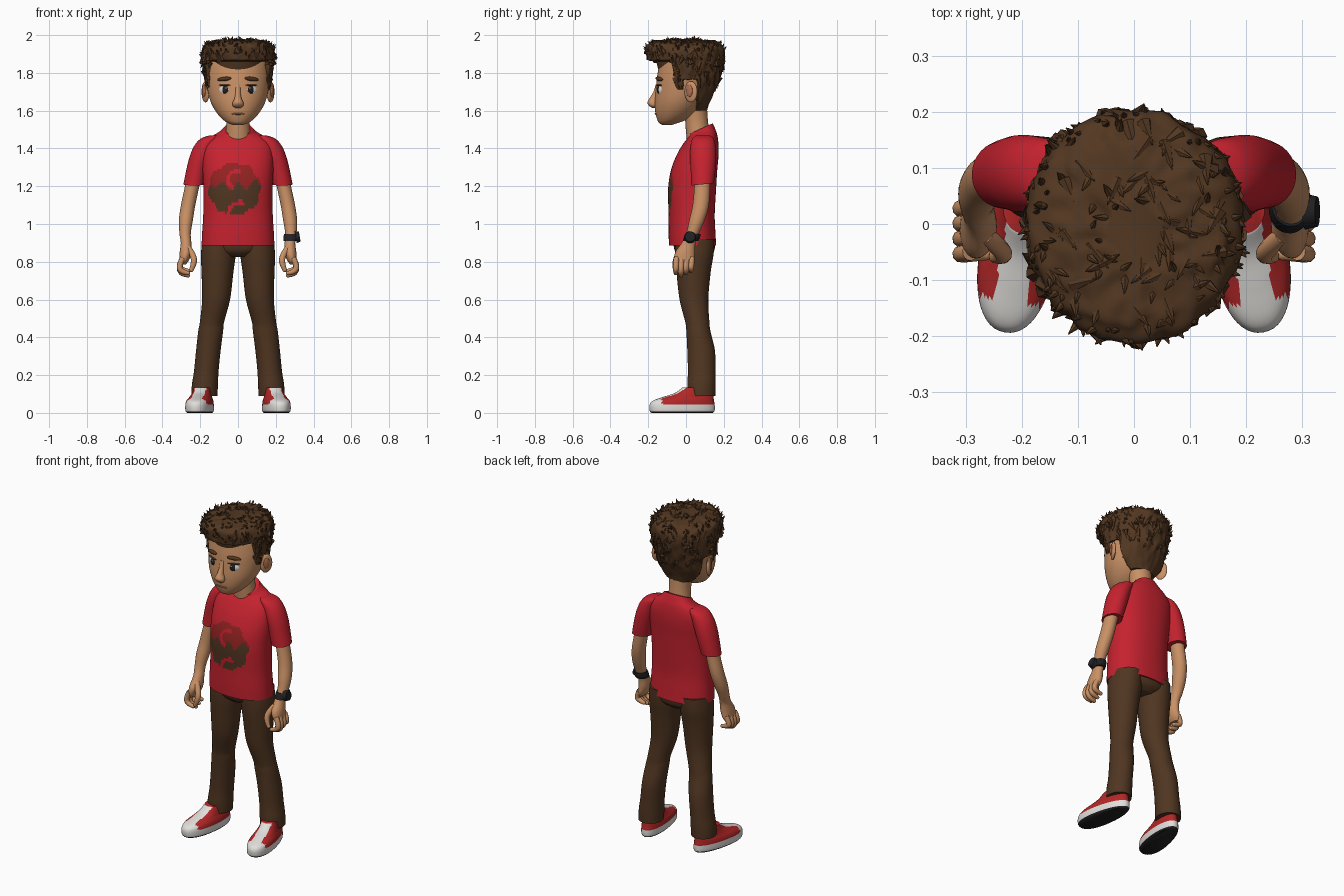
import bpy, bmesh, math, random
from mathutils import Vector, Matrix, noise

random.seed(4)
if "Cube" in bpy.data.objects:
    bpy.data.objects.remove(bpy.data.objects["Cube"])
made = []


def material(name, *rgb):
    m = bpy.data.materials.new(name)
    m.use_nodes = True
    m.diffuse_color = (*rgb, 1)
    m.node_tree.nodes["Principled BSDF"].inputs["Base Color"].default_value = (*rgb, 1)
    return m


SKIN = material("skin", .58, .28, .13)
LIP = material("lip", .42, .16, .08)
SHIRT = material("shirt red", .56, .016, .028)
PRINT = material("print dark red", .3, .016, .016)
HAIR = material("hair brown", .085, .038, .015)
CLOTH = material("trouser brown", .08, .036, .015)
WHITE = material("white", .75, .73, .7)
BLACK = material("black", .015, .015, .017)
CANVAS = material("shoe red", .45, .02, .02)


def finish(name, bm, mats, mirror=False, rule=None):
    """Turn a bmesh into a named object, colouring its faces by a rule."""
    bmesh.ops.recalc_face_normals(bm, faces=bm.faces)
    if rule:
        for f in bm.faces:
            f.material_index = rule(f.calc_center_median())
    me = bpy.data.meshes.new(name)
    bm.to_mesh(me)
    bm.free()
    ob = bpy.data.objects.new(name, me)
    bpy.context.collection.objects.link(ob)
    for m in mats:
        me.materials.append(m)
    if mirror:
        ob.modifiers.new("Mirror", 'MIRROR')
    made.append(ob)
    return ob


def loft(rings, seg=32, rows=5, power=2.0, taper=0.0):
    """Skin smooth oval rings: x, y, z, x radius, y radius and optional tilt."""
    rings = [Vector(tuple(r) + (0,) * (6 - len(r))) for r in rings]
    path = []
    for i in range(len(rings) - 1):
        b, c = rings[i], rings[i + 1]
        a = rings[i - 1] if i else b
        d = rings[min(i + 2, len(rings) - 1)]
        for k in range(rows):
            t = k / rows
            path.append(b + (c - a) * (t / 2) + (2 * a - 5 * b + 4 * c - d) * (t * t / 2)
                        + (3 * b - a - 3 * c + d) * (t ** 3 / 2))
    path.append(rings[-1])
    bm = bmesh.new()
    loops = []
    for x, y, z, rx, ry, tilt in path:
        loop = []
        for j in range(seg):
            t = math.tau * j / seg
            u, v = (math.copysign(abs(f) ** (2 / power), f) for f in (math.cos(t), math.sin(t)))
            loop.append(bm.verts.new((x + rx * u * (1 - taper * v), y + ry * v, z + tilt * ry * v)))
        loops.append(loop)
    for lo, hi in zip(loops, loops[1:]):
        for j in range(seg):
            k = (j + 1) % seg
            bm.faces.new((lo[j], lo[k], hi[k], hi[j]))
    bm.faces.new(loops[0][::-1])
    bm.faces.new(loops[-1])
    return bm


def ball(name, mat, loc, size, turn=0, lean=0, mirror=True):
    bm = bmesh.new()
    mat4 = (Matrix.Translation(loc) @ Matrix.Rotation(math.radians(turn), 4, 'Z')
            @ Matrix.Rotation(math.radians(lean), 4, 'Y') @ Matrix.Diagonal((*size, 1)))
    bmesh.ops.create_uvsphere(bm, u_segments=24, v_segments=14, radius=1, matrix=mat4)
    return finish(name, bm, [mat], mirror)


def tube(name, mat, points, radius):
    """A mirrored, rounded finger swept along a curve."""
    cu = bpy.data.curves.new(name, 'CURVE')
    cu.dimensions = '3D'
    cu.bevel_depth, cu.bevel_resolution, cu.use_fill_caps = radius, 3, True
    sp = cu.splines.new('NURBS')
    sp.points.add(len(points) - 1)
    for p, co in zip(sp.points, points):
        p.co = (*co, 1)
    sp.points[-1].radius = .7
    sp.use_endpoint_u, sp.order_u, sp.resolution_u = True, 3, 5
    tmp = bpy.data.objects.new(name + "_path", cu)
    bm = bmesh.new()
    me = tmp.to_mesh()
    bm.from_mesh(me)
    tmp.to_mesh_clear()
    bpy.data.objects.remove(tmp)
    tip = Matrix.Translation(points[-1])
    bmesh.ops.create_uvsphere(bm, u_segments=12, v_segments=8, radius=radius * .72, matrix=tip)
    finish(name, bm, [mat], True)


# Shirt body with a round two-tone chest print
def shirt_rule(p):
    x, z = p.x + .018, p.z - 1.185
    if p.y > .02 or math.hypot(x, z) > .138 + .006 * math.sin(8 * math.atan2(z, x)):
        return 0
    if z < .015 + .02 * math.sin(75 * x) + 1.2 * x * x:
        return 0 if abs(math.hypot(x - .03, z + .13) - .06) < .009 and x < .05 else 2
    return 0 if abs(math.hypot(x - .01, z - .05) - .045) < .009 and x < .03 else 1


finish("shirt_body", loft([
    (0, .035, .885, .193, .125), (0, .032, .95, .19, .124), (0, .03, 1.05, .184, .122),
    (0, .032, 1.18, .183, .127), (0, .042, 1.28, .187, .123), (0, .06, 1.36, .187, .112),
    (0, .077, 1.42, .178, .095), (0, .086, 1.46, .143, .08, .1), (0, .085, 1.485, .1, .07, .25),
    (0, .075, 1.503, .077, .067, .45)], 128, 8, 2.25), [SHIRT, PRINT, CLOTH], rule=shirt_rule)
finish("sleeve", loft([
    (.125, .09, 1.468, .03, .04), (.15, .09, 1.45, .05, .058), (.176, .09, 1.41, .058, .066),
    (.198, .09, 1.35, .06, .069), (.217, .09, 1.28, .058, .065),
    (.233, .088, 1.21, .056, .06, .1)]), [SHIRT], True)

# Trousers
finish("trouser_seat", loft([
    (0, .042, .93, .18, .112), (0, .045, .86, .165, .105), (0, .045, .825, .07, .07)]), [CLOTH])
finish("trouser_leg", loft([
    (.1, .046, .92, .088, .104), (.104, .044, .84, .092, .102), (.109, .04, .74, .084, .09),
    (.116, .042, .6, .074, .076), (.138, .06, .48, .064, .064), (.145, .066, .43, .066, .064),
    (.157, .08, .33, .065, .073), (.168, .083, .22, .065, .073), (.175, .082, .15, .069, .075),
    (.178, .082, .09, .069, .074)]), [CLOTH], True)


# Shoes: black tread, white sole and toe, red upper, white tongue
def shoe_rule(p):
    if p.z < .01:
        return 2
    if p.z < .046 or p.y < -.118:
        return 1
    return 1 if abs(p.x) < .03 and p.y < .03 and p.z > .072 else 0


shoe = loft([
    (0, 0, 0, .06, .165), (0, 0, .012, .068, .174), (0, 0, .045, .068, .174),
    (0, .008, .066, .064, .162), (0, .035, .086, .054, .132), (0, .062, .106, .048, .1),
    (0, .078, .135, .043, .075)], 56, 6, 2.2, .12)
foot = finish("shoe", shoe, [CANVAS, WHITE, BLACK], rule=shoe_rule)
foot.data.transform(Matrix.Translation((.2, -.02, 0)) @ Matrix.Rotation(math.radians(10), 4, 'Z'))
foot.modifiers.new("Mirror", 'MIRROR')

# Arms and hands
finish("arm", loft([
    (.225, .09, 1.3, .038, .042), (.243, .086, 1.2, .038, .042), (.264, .078, 1.1, .038, .043),
    (.276, .058, 1.02, .037, .041), (.28, .035, .95, .03, .034), (.275, .014, .9, .028, .037),
    (.277, -.005, .85, .032, .052), (.285, -.008, .81, .026, .052),
    (.292, -.008, .785, .015, .04)]), [SKIN], True)
for i, label in enumerate(("index", "middle", "ring", "little")):
    y, up = -.05 + i * .027, .012 * abs(i - 1)
    tube(label + "_finger", SKIN, [(.292, y, .82), (.311, y - .003, .785),
         (.305, y - .004, .735 + up), (.265, y - .004, .728 + up)], .0155)
tube("thumb", SKIN, [(.265, -.02, .875), (.235, -.045, .835), (.232, -.058, .79),
                     (.247, -.058, .757)], .0165)

# Wristwatch on the left arm only
finish("watch_strap", loft([
    (.277, .024, .91, .036, .041), (.279, .029, .922, .039, .043),
    (.28, .034, .938, .038, .042), (.28, .036, .947, .035, .04)]), [BLACK])
dial = bmesh.new()
bmesh.ops.create_cone(dial, cap_ends=True, segments=24, radius1=.032, radius2=.027, depth=.022,
                      matrix=Matrix.Translation((.316, .022, .932)) @ Matrix.Rotation(math.radians(80), 4, 'Y'))
finish("watch_face", dial, [BLACK])

# Neck, head and face
finish("neck", loft([(0, .065, 1.44, .07, .06), (0, .06, 1.5, .064, .061),
                     (0, .055, 1.56, .062, .06), (0, .05, 1.64, .07, .06)]), [SKIN])
finish("head", loft([
    (0, -.1, 1.523, .02, .02), (0, -.095, 1.533, .05, .046), (0, -.072, 1.555, .083, .081),
    (0, -.05, 1.595, .117, .113), (0, -.03, 1.65, .146, .135), (0, -.012, 1.72, .163, .147),
    (0, .002, 1.8, .168, .152), (0, .01, 1.88, .155, .14), (0, .01, 1.94, .09, .08)], 48), [SKIN])
finish("nose", loft([
    (0, -.166, 1.613, .012, .01), (0, -.174, 1.626, .028, .021), (0, -.176, 1.644, .028, .028),
    (0, -.168, 1.668, .018, .024), (0, -.158, 1.7, .013, .014), (0, -.15, 1.74, .014, .01)]), [SKIN], False)
ball("mouth", LIP, (0, -.158, 1.583), (.036, .008, .005), mirror=False)
ball("chin", SKIN, (0, -.118, 1.55), (.035, .032, .024), mirror=False)
ball("eye_white", WHITE, (.07, -.131, 1.71), (.034, .018, .027), 24)
ball("iris", BLACK, (.068, -.142, 1.71), (.019, .011, .022), 24)
ball("eye_glint", WHITE, (.063, -.1535, 1.719), (.004, .002, .004), 24)
ball("upper_eyelid", HAIR, (.071, -.143, 1.735), (.036, .009, .004), 24)
ball("eyebrow", HAIR, (.072, -.142, 1.768), (.041, .011, .011), 24, 6)
ball("ear", SKIN, (.172, .026, 1.7), (.013, .038, .056), -28)
ball("ear_hollow", LIP, (.181, .018, 1.705), (.007, .019, .032), -28)


# Hair cap, tucked inside the head below the hairline
def hairline(y):
    if y < -.075:
        return 1.862
    if y < -.012:
        return 1.705
    return 1.765 if y < .06 else 1.59


cap = loft([
    (0, .065, 1.6, .08, .045), (0, .04, 1.64, .125, .083), (0, .018, 1.68, .158, .122),
    (0, .006, 1.74, .174, .162), (0, .002, 1.8, .181, .183), (0, 0, 1.86, .19, .202),
    (0, -.004, 1.91, .193, .208), (0, -.01, 1.945, .176, .198), (0, -.015, 1.967, .13, .155),
    (0, -.02, 1.976, .05, .06)], 96, 7)
for v in cap.verts:
    p = v.co.copy()
    if p.z < hairline(p.y):
        v.co = (p.x * .78, p.y * .78 if p.y < 0 else p.y * .85, p.z)
    else:
        amount = noise.noise(Vector((p.x * 38, p.y * 38, p.z * 14)))
        lift = .011 * amount * min(1, (p.z - 1.55) / .2)
        v.co = p + Vector((p.x, p.y, (p.z - 1.82) * .8)).normalized() * lift

# Loose tufts rooted over the crown, sides and fringe
roots = [f.calc_center_median() for f in cap.faces
         if f.calc_center_median().z > max(1.72, hairline(f.calc_center_median().y) + .02)]
finish("hair_cap", cap, [HAIR])
tufts = bmesh.new()
for root in random.sample(roots, 330):
    out = Vector((root.x, root.y, (root.z - 1.8) * 1.2)).normalized()
    high = root.z > 1.86
    swirl = Vector((random.uniform(-.5, .5), random.uniform(-.5, .4), 0))
    aim = out * (.4 if high else .16) + Vector((0, 0, .45 if high else -.9)) + swirl
    if root.z > 1.955:
        aim = swirl * 1.6 + Vector((0, -.3, .38))
    size = random.uniform(.6, 1)
    spin = aim.to_track_quat('Z', 'Y').to_matrix().to_4x4()
    bmesh.ops.create_cone(tufts, cap_ends=True, segments=6, radius1=.017 * size, radius2=.001,
                          depth=.058 * size,
                          matrix=Matrix.Translation(root - out * .004) @ spin)
finish("hair_tufts", tufts, [HAIR])

# Smooth shading with crisp hems
bpy.ops.object.select_all(action='DESELECT')
for ob in made:
    ob.select_set(True)
bpy.context.view_layer.objects.active = made[0]
bpy.ops.object.shade_smooth_by_angle(angle=math.radians(50))
